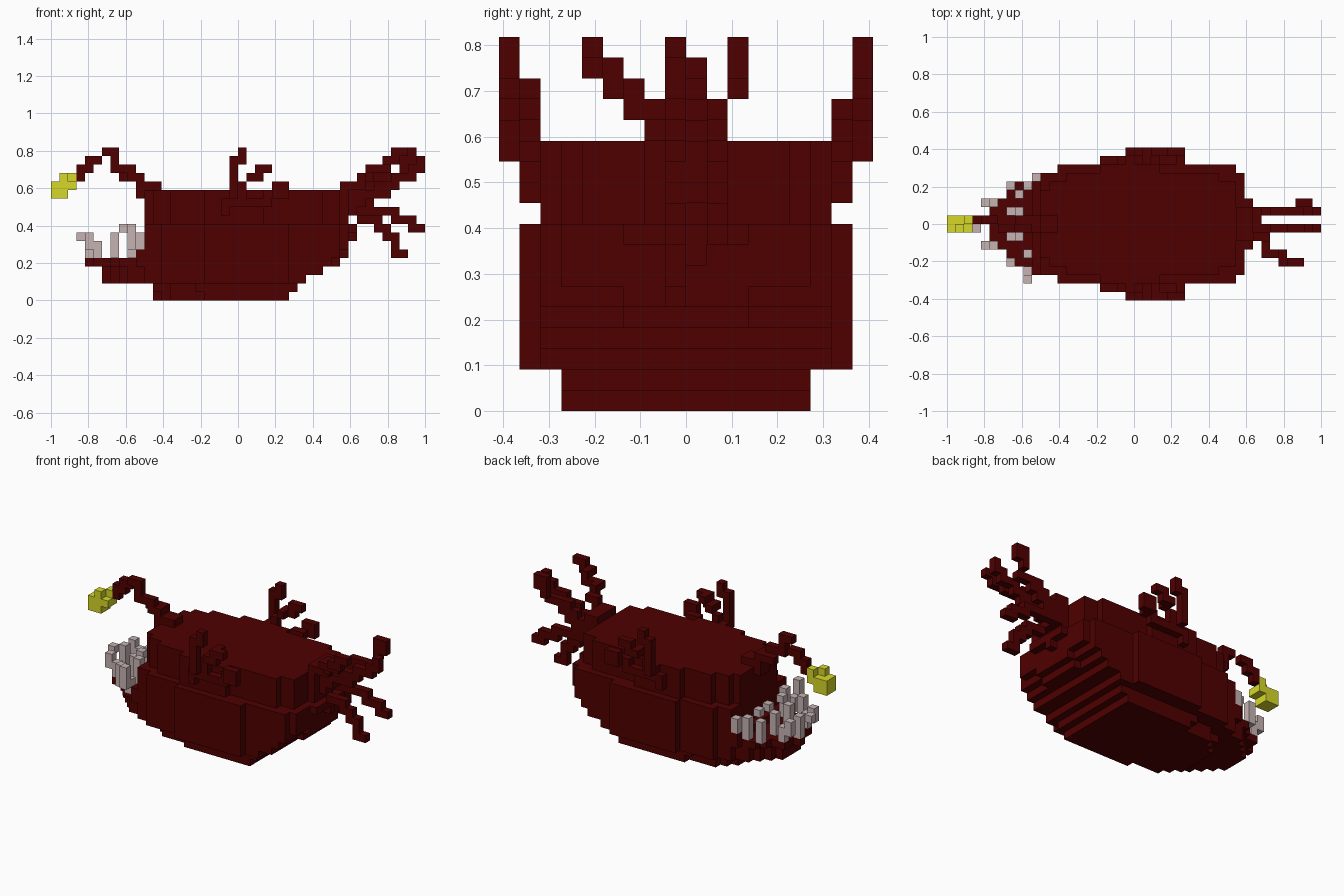
import bpy, bmesh
from mathutils import Vector

if "Cube" in bpy.data.objects:
    bpy.data.objects.remove(bpy.data.objects["Cube"], do_unlink=True)

U = 2 / 44  # size of one block


def material(name, rgb):
    m = bpy.data.materials.new(name)
    m.use_nodes = True
    m.diffuse_color = (*rgb, 1)
    m.node_tree.nodes["Principled BSDF"].inputs["Base Color"].default_value = (*rgb, 1)
    return m


RED = material("dark red", (0.08, 0.0, 0.0))
YELLOW = material("glowing yellow", (0.68, 0.69, 0.022))
BONE = material("bone", (0.57, 0.45, 0.45))

AXES = [Vector(a) for a in ((1, 0, 0), (0, 1, 0), (0, 0, 1))]


def blocks(name, boxes, mat):
    """Fill boxes (x0, x1, y0, y1, z0, z1) with blocks and keep the outer skin."""
    cells = set()
    for x0, x1, y0, y1, z0, z1 in boxes:
        cells |= {(x, y, z) for x in range(x0, x1) for y in range(y0, y1) for z in range(z0, z1)}
    bm = bmesh.new()
    for c in sorted(cells):
        mid = Vector(c) + Vector((0.5, 0.5, 0.5))
        for i in range(3):
            for s in (1, -1):
                n = AXES[i] * s
                if tuple(int(v) for v in Vector(c) + n) in cells:
                    continue
                a, b = AXES[(i + 1) % 3] * s, AXES[(i + 2) % 3]
                ring = [-a - b, a - b, a + b, -a + b]
                bm.faces.new([bm.verts.new((mid + (n + r) / 2) * U) for r in ring])
    bmesh.ops.remove_doubles(bm, verts=bm.verts, dist=U * 0.01)
    me = bpy.data.meshes.new(name)
    bm.to_mesh(me)
    bm.free()
    me.materials.append(mat)
    ob = bpy.data.objects.new(name, me)
    bpy.context.collection.objects.link(ob)
    return ob


def slab(z0, z1, steps):
    """Symmetric stepped layer from (half width, x0, x1) steps."""
    return [(x0, x1, -w, w, z0, z1) for w, x0, x1 in steps]


# Belly and upper body in one skin: flat keel, layers stepping out to the tail, narrower top
body = slab(0, 1, [(6, -4, 6), (5, -8, 6), (4, -9, 6), (3, -10, 6)])
body += slab(1, 2, [(6, -5, 7), (5, -8, 7), (4, -10, 7)])
for z0, z1, side, end in ((2, 3, 8, 8), (3, 4, 10, 10), (4, 5, 11, 12), (5, 6, 12, 13),
                          (6, 8, 13, 13), (8, 9, 13, 14)):
    body += slab(z0, z1, [(8, -4, 6), (7, -9, min(12, side)), (6, -11, side), (3, -11, end)])
body += slab(9, 13, [(7, -4, 3), (6, -8, 10), (5, -10, 12), (4, -11, 12)])
blocks("body", body, RED)

# Protruding lower jaw
blocks("lower_jaw", slab(2, 4, [(5, -13, -10), (4, -14, -10), (3, -15, -10), (2, -16, -10)])
       + slab(4, 5, [(6, -12, -10), (5, -14, -10), (4, -15, -10), (3, -17, -10)])
       + slab(5, 6, [(6, -12, -10)]) + [(-18, -17, 0, 1, 4, 5)], RED)

# Teeth, some with tips curving inward: (x, y, bottom, top)
teeth = [(-18, 2, 6, 8), (-17, 2, 5, 7), (-19, -1, 7, 8), (-18, 0, 5, 8), (-18, -3, 6, 8), (-17, -3, 5, 7),
         (-15, 4, 5, 8), (-14, 3, 8, 9), (-13, 4, 5, 8), (-12, 5, 6, 8),
         (-15, 1, 5, 8), (-14, 1, 8, 9), (-15, -2, 5, 8), (-14, -2, 8, 9),
         (-15, -5, 5, 8), (-13, -4, 5, 9), (-13, -6, 5, 7), (-13, -7, 6, 9)]
blocks("teeth", [(x, x + 1, y, y + 1, a, b) for x, y, a, b in teeth], BONE)

# Lure stalk arching forward, with the bulb at its end
blocks("lure_stalk", [(-12, -9, -1, 1, 13, 14), (-12, -10, -1, 1, 12, 13), (-13, -11, -1, 1, 14, 15),
                      (-14, -12, -1, 0, 15, 16), (-14, -12, 0, 1, 14, 15), (-15, -14, -1, 0, 15, 18),
                      (-16, -14, -1, 0, 17, 18), (-18, -16, 0, 1, 16, 17), (-18, -17, 0, 1, 15, 17),
                      (-19, -18, 0, 1, 14, 16)], RED)
blocks("lure_bulb", [(-22, -19, -1, 0, 13, 14), (-22, -20, 0, 1, 12, 14), (-21, -20, -1, 0, 12, 15),
                     (-20, -19, 0, 1, 13, 15), (-22, -21, -1, 0, 12, 13)], YELLOW)

# Branching side fins, mirrored across the body
fin = [(-2, -1, 7, 8, 10, 12), (-1, 0, 7, 8, 11, 13), (-1, 0, 8, 9, 12, 17), (0, 1, 8, 9, 16, 18),
       (0, 1, 7, 8, 12, 14), (1, 2, 7, 9, 14, 15), (2, 3, 8, 9, 14, 15), (2, 4, 8, 9, 15, 16),
       (0, 4, 7, 8, 11, 12), (3, 5, 7, 8, 12, 13), (4, 6, 8, 9, 12, 14)]
blocks("left_fin", fin, RED)
blocks("right_fin", [(a, b, -d, -c, e, f) for a, b, c, d, e, f in fin] + [(2, 3, -8, -7, 15, 16)], RED)

# Tail root and its stepped tendrils
blocks("tail_root", [(12, 13, -2, 2, 9, 14), (13, 14, -1, 2, 10, 14), (14, 15, -1, 2, 11, 13)], RED)
blocks("tail_tendril_outer", [(13, 15, -2, -1, 13, 14), (14, 16, -2, -1, 14, 15), (15, 16, -3, -2, 14, 16),
                              (15, 18, -4, -3, 15, 16), (17, 18, -4, -3, 16, 17),
                              (17, 19, -5, -4, 16, 17), (18, 20, -5, -4, 17, 18)], RED)
blocks("tail_tendril_middle", [(14, 18, -1, 0, 12, 13), (16, 19, -1, 0, 13, 14), (18, 21, -1, 0, 14, 15),
                               (20, 22, -1, 0, 15, 16), (21, 22, -1, 0, 16, 17)], RED)
blocks("tail_tendril_hooked", [(14, 17, 1, 2, 12, 13), (15, 18, 1, 2, 13, 14), (16, 20, 1, 2, 14, 15),
                               (19, 20, 2, 3, 15, 17), (19, 21, 2, 3, 16, 18)], RED)
blocks("tail_tendril_level", [(14, 16, 1, 2, 10, 12), (15, 18, 1, 2, 10, 11), (17, 19, 1, 2, 10, 11),
                              (18, 19, 1, 2, 9, 11), (19, 21, 1, 2, 9, 10), (20, 22, 1, 2, 8, 9)], RED)
blocks("tail_tendril_drooping", [(13, 14, 0, 1, 7, 8), (14, 17, -1, 0, 9, 10), (16, 18, -1, 0, 8, 9),
                                 (17, 19, -1, 0, 7, 8), (18, 19, -1, 0, 5, 8), (18, 20, -1, 0, 5, 6)], RED)
